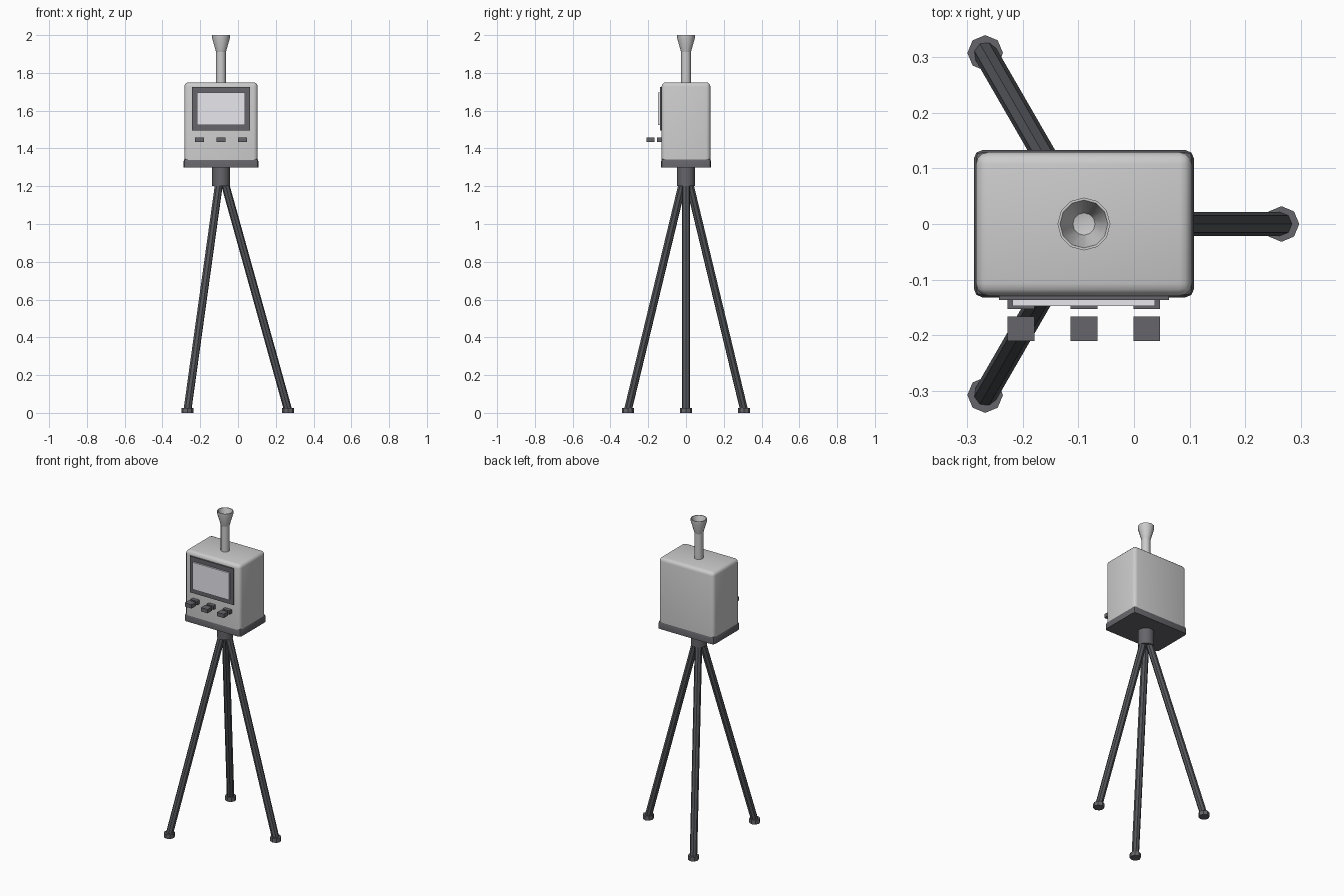
import bpy, bmesh, math
from mathutils import Vector

if "Cube" in bpy.data.objects:
    bpy.data.objects.remove(bpy.data.objects["Cube"])

CX = -0.09  # the instrument and tripod share this vertical axis


def material(name, rgb):
    m = bpy.data.materials.new(name)
    m.diffuse_color = (*rgb, 1)
    m.use_nodes = True
    m.node_tree.nodes["Principled BSDF"].inputs["Base Color"].default_value = m.diffuse_color
    return m


DARK = material("dark_grey", (0.13, 0.13, 0.145))
LEG = material("leg_grey", (0.09, 0.095, 0.105))
GLASS = material("screen_light", (0.8, 0.8, 0.85))


def finish(name, bm, mat=None, smooth=None):
    bmesh.ops.recalc_face_normals(bm, faces=bm.faces)
    me = bpy.data.meshes.new(name)
    bm.to_mesh(me)
    bm.free()
    ob = bpy.data.objects.new(name, me)
    bpy.context.collection.objects.link(ob)
    if mat:
        me.materials.append(mat)
    if smooth:
        bpy.ops.object.select_all(action='DESELECT')
        ob.select_set(True)
        bpy.context.view_layer.objects.active = ob
        bpy.ops.object.shade_smooth_by_angle(angle=math.radians(smooth))
    return ob


def box(name, lo, hi, mat=None, bevel=0, segments=3, keep_bottom=True):
    bm = bmesh.new()
    bmesh.ops.create_cube(bm, size=1)
    for v in bm.verts:
        v.co = Vector([(a + b) / 2 + c * (b - a) for a, b, c in zip(lo, hi, v.co)])
    if bevel:
        edges = [e for e in bm.edges
                 if not (keep_bottom and all(abs(v.co.z - lo[2]) < 1e-5 for v in e.verts))]
        bmesh.ops.bevel(bm, geom=edges, offset=bevel, segments=segments,
                        profile=0.5, affect='EDGES')
    return finish(name, bm, mat, 40 if bevel else None)


def lathe(name, profile, sides, x=CX, y=0, mat=None, smooth=None):
    bm = bmesh.new()
    rings = []
    for r, z in profile:
        if r == 0:
            rings.append([bm.verts.new((x, y, z))] * sides)
        else:
            rings.append([bm.verts.new((x + r * math.cos(2 * math.pi * i / sides),
                                        y + r * math.sin(2 * math.pi * i / sides), z))
                          for i in range(sides)])
    for a, b in zip(rings, rings[1:]):
        for i in range(sides):
            j = (i + 1) % sides
            bm.faces.new(list(dict.fromkeys((a[i], a[j], b[j], b[i]))))
    return finish(name, bm, mat, smooth)


def rod(name, p, q, r, sides, mat):
    p, q = Vector(p), Vector(q)
    bm = bmesh.new()
    bmesh.ops.create_cone(bm, cap_ends=True, segments=sides, radius1=r, radius2=r,
                          depth=(q - p).length)
    rot = (q - p).to_track_quat('Z', 'Y').to_matrix()
    for v in bm.verts:
        v.co = rot @ v.co + (p + q) / 2
    return finish(name, bm, mat)


# Instrument case and its base tray
box("case", (CX - 0.194, -0.129, 1.33), (CX + 0.194, 0.129, 1.75), bevel=0.022)
box("base_tray", (CX - 0.198, -0.132, 1.30), (CX + 0.198, 0.133, 1.348), DARK,
    bevel=0.016, segments=2)

# Display
box("screen_bezel", (CX - 0.153, -0.137, 1.494), (CX + 0.153, -0.12, 1.724), DARK)
box("screen", (CX - 0.128, -0.147, 1.523), (CX + 0.128, -0.13, 1.695), GLASS)

# Three buttons, each a socket with a separate key standing in front
for i, dx in enumerate((-0.113, 0, 0.113)):
    x = CX + dx
    box(f"button_socket_{i}", (x - 0.024, -0.153, 1.435), (x + 0.024, -0.12, 1.459), DARK)
    box(f"button_key_{i}", (x - 0.024, -0.21, 1.435), (x + 0.024, -0.166, 1.459), DARK)

# Inlet pipe with a hollow funnel on top
lathe("inlet_pipe", [(0, 1.74), (0.026, 1.74), (0.026, 1.915), (0, 1.915)], 12, smooth=40)
lathe("inlet_funnel", [(0, 1.91), (0.026, 1.91), (0.0475, 1.985), (0.0475, 2.0),
                       (0.043, 2.0), (0.02, 1.925), (0, 1.92)], 12, smooth=40)

# Tripod hub, legs and feet
lathe("tripod_hub", [(0, 1.20), (0.047, 1.20), (0.047, 1.31), (0, 1.31)], 16,
      mat=DARK, smooth=40)
for i in range(3):
    c, s = math.cos(i * math.tau / 3), math.sin(i * math.tau / 3)
    rod(f"leg_{i}", (CX + 0.355 * c, 0.355 * s, 0.015),
        (CX + 0.018 * c, 0.018 * s, 1.225), 0.0215, 8, LEG)
    lathe(f"foot_{i}", [(0, 0), (0.032, 0), (0.032, 0.027), (0, 0.027)], 8,
          CX + 0.355 * c, 0.355 * s, DARK)
